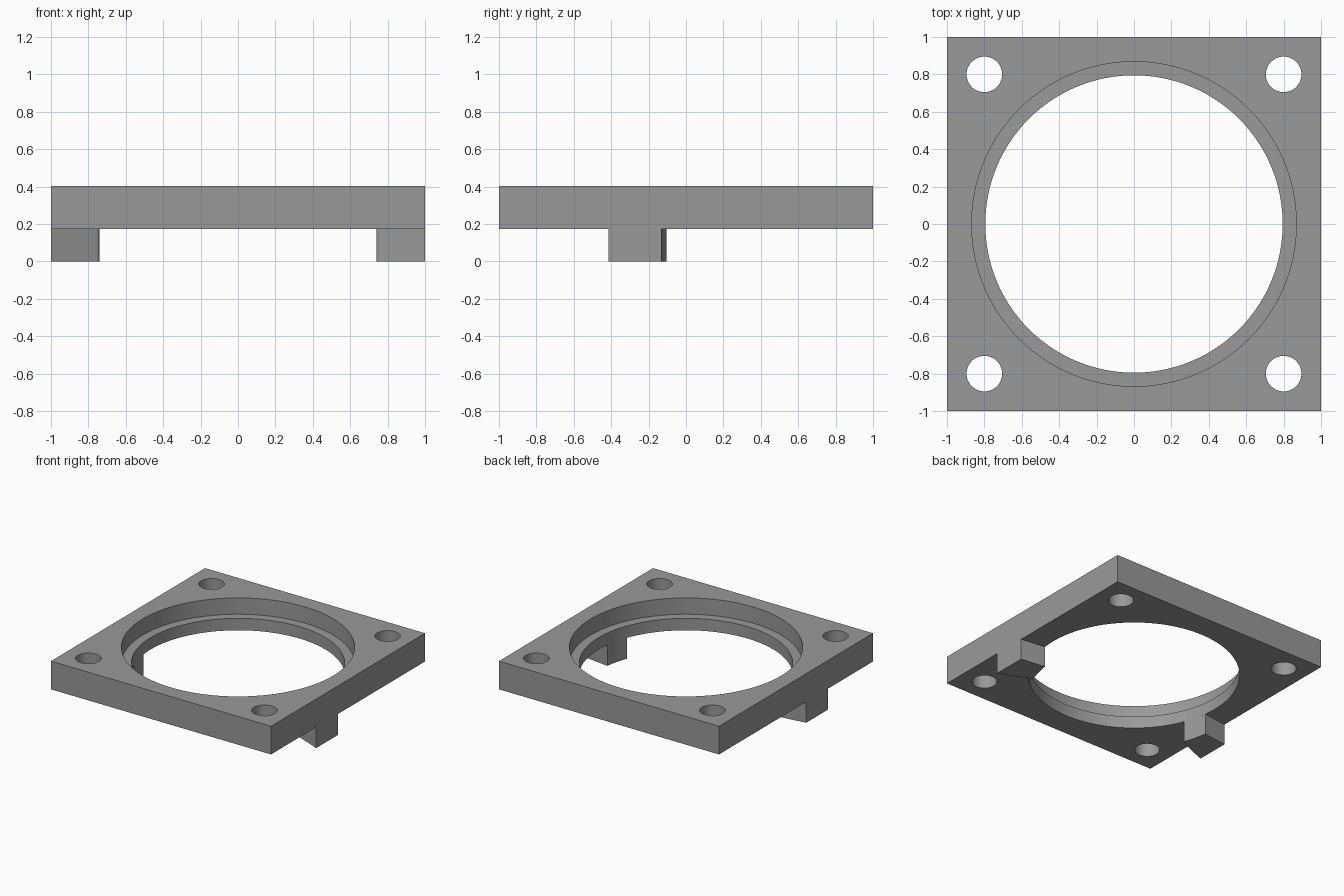
import bpy, bmesh, math

if "Cube" in bpy.data.objects:
    bpy.data.objects.remove(bpy.data.objects["Cube"])

BOTTOM, LEDGE, TOP = 0.172, 0.27, 0.404   # plate underside, ledge, plate top
BORE, RECESS, HOLE = 0.795, 0.868, 0.095  # radii

grey = bpy.data.materials.new("mid grey")
grey.diffuse_color = (0.32, 0.32, 0.32, 1)
grey.use_nodes = True
grey.node_tree.nodes["Principled BSDF"].inputs["Base Color"].default_value = grey.diffuse_color


def cylinder(name, radius, x, y, z0, z1, sides):
    bpy.ops.mesh.primitive_cylinder_add(vertices=sides, radius=radius, depth=z1 - z0,
                                        location=(x, y, (z0 + z1) / 2))
    ob = bpy.context.object
    ob.name = name
    ob.hide_render = True
    return ob


def finish(ob):
    ob.data.materials.clear()
    ob.data.materials.append(grey)
    bpy.ops.object.select_all(action='DESELECT')
    ob.select_set(True)
    bpy.context.view_layer.objects.active = ob
    bpy.ops.object.shade_smooth_by_angle(angle=math.radians(30))


# Square plate
bpy.ops.mesh.primitive_cube_add(size=2, location=(0, 0, (BOTTOM + TOP) / 2))
plate = bpy.context.object
plate.name = "square_plate"
plate.scale.z = (TOP - BOTTOM) / 2
bpy.ops.object.transform_apply(location=True, scale=True)

# Through bore, wider recess above the ledge, four corner holes
cutters = [cylinder("bore_cutter", BORE, 0, 0, 0, 1, 128),
           cylinder("recess_cutter", RECESS, 0, 0, LEDGE, 1, 128)]
for x in (-0.8, 0.8):
    for y in (-0.8, 0.8):
        cutters.append(cylinder("corner_hole_cutter", HOLE, x, y, 0, 1, 48))

bpy.context.view_layer.objects.active = plate
for c in cutters:
    mod = plate.modifiers.new("cut", 'BOOLEAN')
    mod.operation = 'DIFFERENCE'
    mod.solver = 'EXACT'
    mod.object = c
    bpy.ops.object.modifier_apply(modifier=mod.name)
for c in cutters:
    bpy.data.objects.remove(c, do_unlink=True)
finish(plate)

# Tab outline: radial sides, flush with the plate side, inner end along the bore
a0, a1 = math.radians(-7.5), math.radians(-21.6)
outline = [(BORE * math.cos(a), BORE * math.sin(a))
           for a in (a0 + (a1 - a0) * i / 6 for i in range(7))]
outline += [(0.752, -0.311), (1, -0.414), (1, -0.132)]

for side, name in ((1, "right_tab"), (-1, "left_tab")):
    bm = bmesh.new()
    low = [bm.verts.new((side * x, y, 0)) for x, y in outline]
    high = [bm.verts.new((side * x, y, BOTTOM)) for x, y in outline]
    n = len(outline)
    bm.faces.new(low)
    bm.faces.new(high)
    for i in range(n):
        j = (i + 1) % n
        bm.faces.new((low[i], low[j], high[j], high[i]))
    bmesh.ops.recalc_face_normals(bm, faces=bm.faces)
    mesh = bpy.data.meshes.new(name)
    bm.to_mesh(mesh)
    bm.free()
    tab = bpy.data.objects.new(name, mesh)
    bpy.context.collection.objects.link(tab)
    finish(tab)
